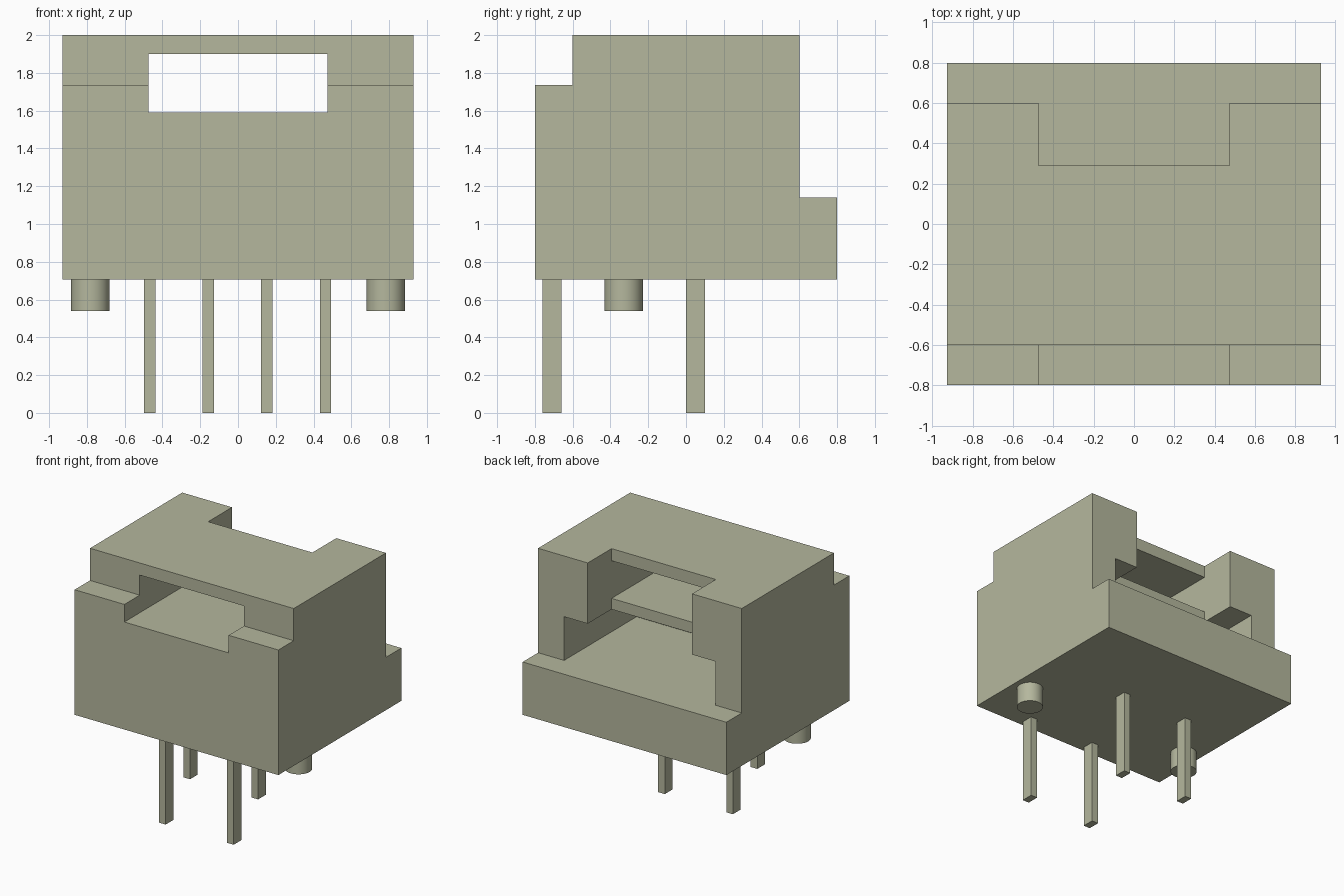
import bpy
import bmesh

default = bpy.data.objects.get("Cube")
if default:
    bpy.data.objects.remove(default, do_unlink=True)

# Single plastic colour
COLOUR = (0.46, 0.475, 0.34, 1.0)
mat = bpy.data.materials.new("olive grey")
mat.use_nodes = True
mat.diffuse_color = COLOUR
mat.node_tree.nodes["Principled BSDF"].inputs["Base Color"].default_value = COLOUR


def add_object(name, bm):
    bmesh.ops.recalc_face_normals(bm, faces=bm.faces)
    mesh = bpy.data.meshes.new(name)
    bm.to_mesh(mesh)
    bm.free()
    mesh.materials.append(mat)
    obj = bpy.data.objects.new(name, mesh)
    bpy.context.collection.objects.link(obj)
    return obj


def extruded_profile(name, profile, half_width):
    """Side profile of (y, z) points, extruded across x."""
    bm = bmesh.new()
    face = bm.faces.new([bm.verts.new((-half_width, y, z)) for y, z in profile])
    new = bmesh.ops.extrude_face_region(bm, geom=[face])["geom"]
    verts = [v for v in new if isinstance(v, bmesh.types.BMVert)]
    bmesh.ops.translate(bm, verts=verts, vec=(2 * half_width, 0, 0))
    return add_object(name, bm)


def rectangle(y0, y1, z0, z1):
    return [(y0, z0), (y1, z0), (y1, z1), (y0, z1)]


BASE, LEDGE, TOP = 0.705, 1.14, 2.0

# Housing with a high front step and a low back ledge
housing = extruded_profile("housing", [
    (-0.8, BASE), (0.8, BASE), (0.8, LEDGE), (0.6, LEDGE),
    (0.6, TOP), (-0.6, TOP), (-0.6, 1.735), (-0.8, 1.735)], 0.928)

# Through slot that opens into the rear notch
slot = extruded_profile("slot_cutter", [
    (-1, 1.59), (0.29, 1.59), (0.29, 1.3), (1, 1.3),
    (1, 2.2), (0.29, 2.2), (0.29, 1.9), (-1, 1.9)], 0.475)

# Wider pocket under the shelf, open at the back
pocket = extruded_profile("pocket_cutter", rectangle(-0.34, 0.7, LEDGE, 1.5), 0.69)

for cutter in (pocket, slot):
    cutter.hide_render = True
    cutter.hide_set(True)
    cut = housing.modifiers.new(cutter.name, "BOOLEAN")
    cut.operation = "DIFFERENCE"
    cut.solver = "EXACT"
    cut.object = cutter

# Contact pins in two staggered rows
for row, y, xs in (("front", -0.71, (-0.157, 0.463)), ("back", 0.05, (-0.467, 0.153))):
    for side, x in zip(("right", "left"), xs):
        pin = extruded_profile(f"{row}_{side}_pin", rectangle(-0.05, 0.05, 0, BASE), 0.03)
        pin.location = (x, y, 0)

# Round locating pegs
for side, x in (("left", 0.782), ("right", -0.782)):
    bpy.ops.mesh.primitive_cylinder_add(vertices=32, radius=0.102, depth=BASE - 0.54,
                                        location=(x, -0.33, (BASE + 0.54) / 2))
    peg = bpy.context.object
    peg.name = f"{side}_locating_peg"
    peg.data.materials.append(mat)
    bpy.ops.object.shade_smooth_by_angle()
